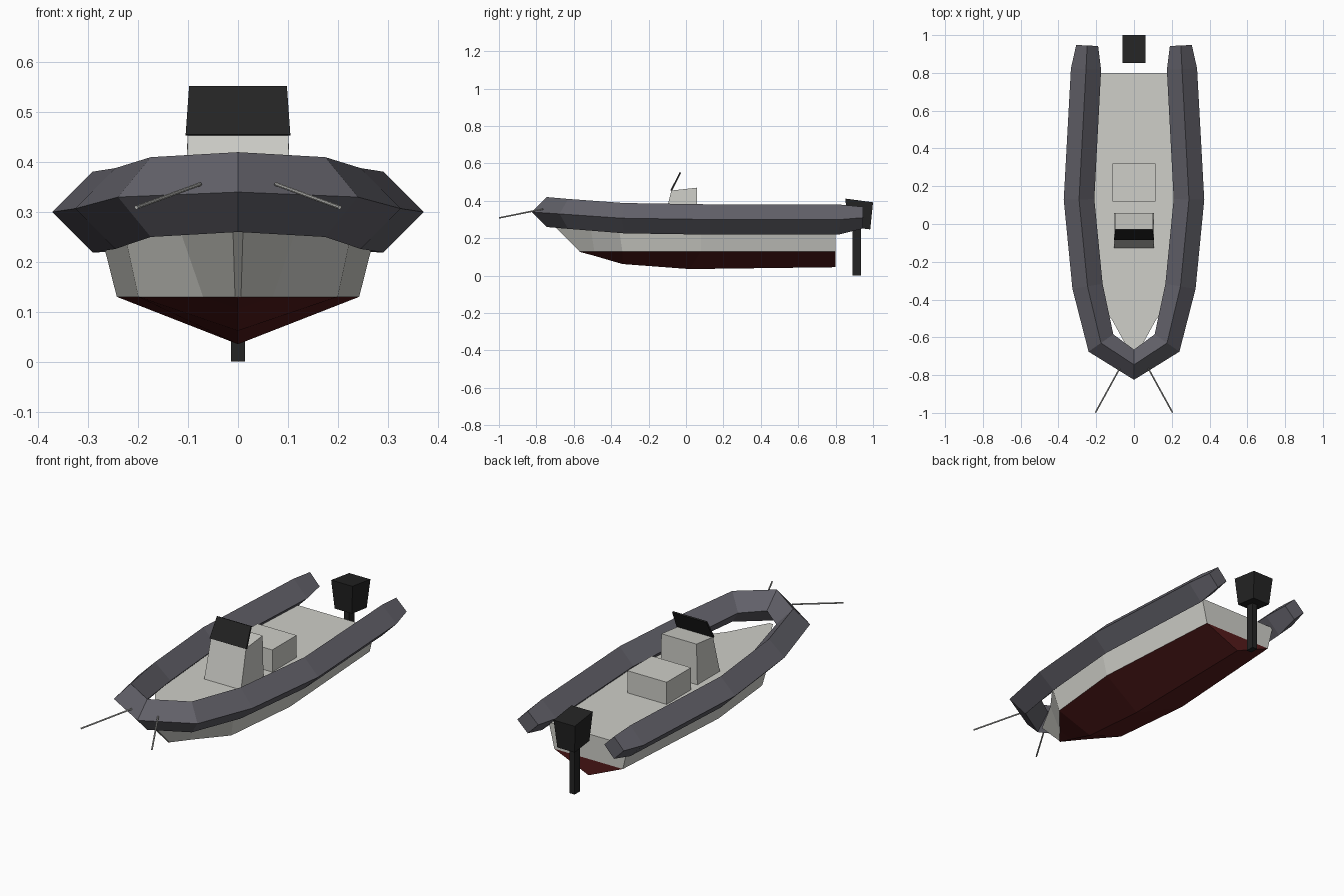
import bpy, bmesh
from mathutils import Vector

cube = bpy.data.objects.get("Cube")
if cube:
    bpy.data.objects.remove(cube, do_unlink=True)


def material(name, rgb, rough=0.6):
    m = bpy.data.materials.new(name)
    m.use_nodes = True
    m.diffuse_color = (*rgb, 1)
    bsdf = m.node_tree.nodes["Principled BSDF"]
    bsdf.inputs["Base Color"].default_value = (*rgb, 1)
    bsdf.inputs["Roughness"].default_value = rough
    return m


PALE = material("pale grey paint", (0.62, 0.62, 0.58))
RED = material("dark red bottom paint", (0.09, 0.011, 0.011))
TUBE = material("slate grey rubber", (0.125, 0.122, 0.145))
BLACK = material("black plastic", (0.017, 0.017, 0.017))
METAL = material("grey metal", (0.5, 0.5, 0.48))


def finish(name, bm, *mats):
    bmesh.ops.recalc_face_normals(bm, faces=bm.faces)
    me = bpy.data.meshes.new(name)
    bm.to_mesh(me)
    bm.free()
    for m in mats:
        me.materials.append(m)
    ob = bpy.data.objects.new(name, me)
    bpy.context.collection.objects.link(ob)
    return ob


def loft(name, rings, mat):
    """Skin closed rings of equal size and cap both ends."""
    bm = bmesh.new()
    rows = [[bm.verts.new(p) for p in ring] for ring in rings]
    n = len(rows[0])
    for a, b in zip(rows, rows[1:]):
        for i in range(n):
            j = (i + 1) % n
            bm.faces.new((a[i], a[j], b[j], b[i]))
    bm.faces.new(rows[0])
    bm.faces.new(rows[-1])
    return finish(name, bm, mat)


def rect(w, y0, z0, y1, z1):
    """Four corners of half width w, from a front edge to a rear edge."""
    return [(-w, y0, z0), (w, y0, z0), (w, y1, z1), (-w, y1, z1)]


# Hull: each station gives deck edge (x, y), chine (x, y) and keel (y, z)
DECK_Z, CHINE_Z = 0.26, 0.13
stations = [
    ((0.228, 0.80), (0.197, 0.80), (0.80, 0.045)),
    ((0.276, 0.08), (0.243, 0.08), (0.02, 0.035)),
    ((0.228, -0.36), (0.2, -0.34), (-0.34, 0.062)),
    ((0.115, -0.51), (0.07, -0.49), (-0.49, 0.106)),
    ((0.010, -0.70), (0.006, -0.57), (-0.572, 0.128)),
]
bm = bmesh.new()
rows = []
for (dx, dy), (cx, cy), (ky, kz) in stations:
    section = [(dx, dy, DECK_Z), (cx, cy, CHINE_Z), (0, ky, kz),
               (-cx, cy, CHINE_Z), (-dx, dy, DECK_Z)]
    rows.append([bm.verts.new(p) for p in section])
for a, b in zip(rows, rows[1:]):
    for i in range(5):
        j = (i + 1) % 5
        bm.faces.new((a[i], a[j], b[j], b[i]))
for r in (rows[0], rows[-1]):
    bm.faces.new((r[0], r[1], r[3], r[4]))
    bm.faces.new(r[1:4])
for f in bm.faces:
    f.material_index = int(max(v.co.z for v in f.verts) < CHINE_Z + 0.01)
finish("hull", bm, PALE, RED)

# Inflatable collar: diamond section swept around the bow, (x, y, z, radius)
half = [
    (0.248, 0.945, 0.31, 0.058),
    (0.254, 0.82, 0.30, 0.08),
    (0.291, 0.13, 0.30, 0.081),
    (0.246, -0.33, 0.307, 0.081),
    (0.175, -0.63, 0.33, 0.08),
]
path = half + [(0, -0.745, 0.34, 0.08)]
path += [(-x, y, z, r) for x, y, z, r in reversed(half)]
rings = []
for i, (x, y, z, r) in enumerate(path):
    here = Vector((x, y, 0))
    ahead = Vector((*path[min(i + 1, len(path) - 1)][:2], 0)) - here
    behind = here - Vector((*path[max(i - 1, 0)][:2], 0))
    tangent = (ahead.normalized() + behind.normalized()).normalized()
    side = tangent.cross(Vector((0, 0, 1))) * r
    up = Vector((0, 0, r))
    centre = Vector((x, y, z))
    rings.append([centre + side, centre + up, centre - side, centre - up])
loft("inflatable_collar", rings, TUBE)

# Steering console with raked front, and its windscreen
loft("console", [rect(0.106, -0.128, 0.255, 0.058, 0.255),
                 rect(0.101, -0.078, 0.455, 0.058, 0.47)], PALE)
loft("windscreen", [rect(0.105, -0.084, 0.455, -0.074, 0.453),
                    rect(0.098, -0.034, 0.553, -0.026, 0.55)], BLACK)

# Seat box
loft("seat", [rect(0.113, 0.12, 0.255, 0.32, 0.255),
              rect(0.113, 0.12, 0.375, 0.32, 0.375)], PALE)

# Outboard motor
motor_head = [
    rect(0.05, 0.865, 0.262, 0.985, 0.247),
    rect(0.061, 0.852, 0.412, 1.0, 0.392),
]
loft("motor_head", motor_head, BLACK)
loft("motor_leg", [rect(0.0145, 0.89, 0, 0.935, 0),
                   rect(0.0145, 0.89, 0.28, 0.935, 0.28)], BLACK)

# Thin bow poles
for s, label in ((1, "left"), (-1, "right")):
    start, end = Vector((s * 0.076, -0.765, 0.356)), Vector((s * 0.204, -0.998, 0.309))
    axis = end - start
    bm = bmesh.new()
    bmesh.ops.create_cone(bm, cap_ends=True, segments=8, radius1=0.004,
                          radius2=0.004, depth=axis.length)
    pole = finish(label + "_bow_pole", bm, METAL)
    pole.rotation_mode = "QUATERNION"
    pole.rotation_quaternion = axis.to_track_quat("Z", "Y")
    pole.location = (start + end) / 2
